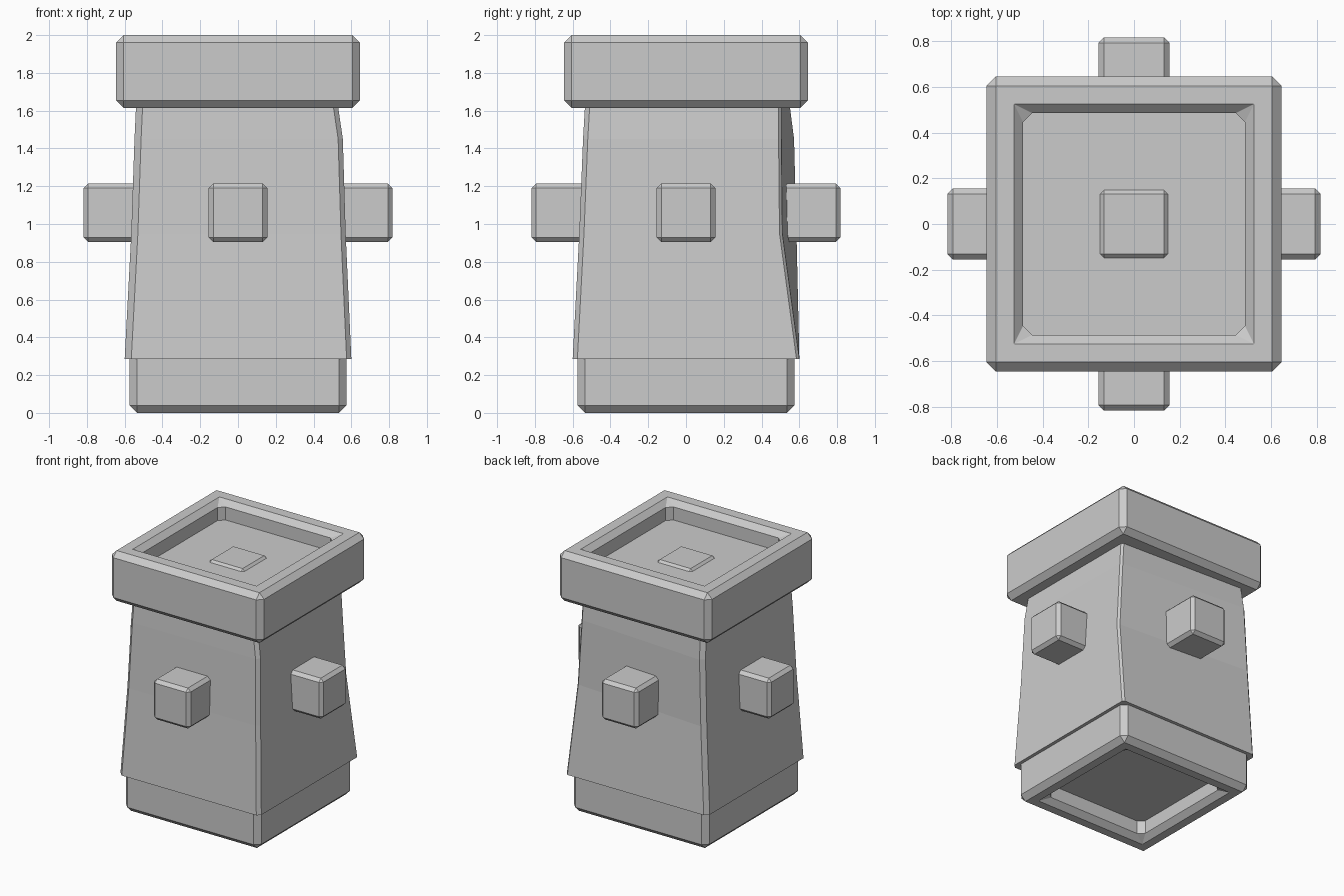
import bpy, bmesh

if "Cube" in bpy.data.objects:
    bpy.data.objects.remove(bpy.data.objects["Cube"])


def corner_ring(corners, z, c):
    """Eight points: a square with cut corners, counter-clockwise from front right."""
    pts = []
    for i, ((x, y), k) in enumerate(zip(corners, c)):
        sx, sy = ((1, -1), (1, 1), (-1, 1), (-1, -1))[i]
        pair = [(sx * (x - k), sy * y, z), (sx * x, sy * (y - k), z)]
        pts += pair if i % 2 == 0 else pair[::-1]
    return pts


def square(h, z, c):
    return corner_ring([(h, h)] * 4, z, [c] * 4)


def loft(name, rings):
    """Skin a stack of rings and cap both ends."""
    bm = bmesh.new()
    loops = [[bm.verts.new(p) for p in r] for r in rings]
    for a, b in zip(loops, loops[1:]):
        for i in range(8):
            j = (i + 1) % 8
            bm.faces.new((a[i], a[j], b[j], b[i]))
    bm.faces.new(loops[0][::-1])
    bm.faces.new(loops[-1])
    bmesh.ops.remove_doubles(bm, verts=bm.verts, dist=1e-4)
    bmesh.ops.recalc_face_normals(bm, faces=bm.faces)
    mesh = bpy.data.meshes.new(name)
    bm.to_mesh(mesh)
    bm.free()
    obj = bpy.data.objects.new(name, mesh)
    bpy.context.collection.objects.link(obj)
    return obj


# Base block with a recess underneath
loft("base", [square(0.43, 0.14, 0.04), square(0.43, 0.04, 0.04),
              square(0.47, 0, 0), square(0.535, 0, 0),
              square(0.575, 0.04, 0.04), square(0.575, 0.32, 0.04)])

# Tapered body, slightly uneven, with one back corner pushed in
body = [
    (0.285, [(0.60, 0.60), (0.60, 0.60), (0.60, 0.60), (0.60, 0.60)]),
    (0.95, [(0.57, 0.565), (0.57, 0.51), (0.565, 0.585), (0.565, 0.565)]),
    (1.45, [(0.555, 0.545), (0.54, 0.505), (0.545, 0.572), (0.548, 0.545)]),
    (1.62, [(0.53, 0.535), (0.53, 0.505), (0.535, 0.55), (0.54, 0.535)]),
]
loft("body", [corner_ring(c, z, (0.025, 0.015, 0.03, 0.035)) for z, c in body])

# Overhanging cap with a recessed top
loft("cap", [square(0.605, 1.615, 0), square(0.645, 1.655, 0.04),
             square(0.645, 1.96, 0.04), square(0.605, 2.0, 0),
             square(0.525, 2.0, 0), square(0.485, 1.96, 0.04),
             square(0.485, 1.86, 0.04)])

# Three crossing bars whose ends stick out of the body and the cap recess
for axis, name in enumerate(("side_bar", "depth_bar", "upright_bar")):
    bpy.ops.mesh.primitive_cube_add(size=1, location=(0, 0, 1.06))
    bar = bpy.context.object
    bar.name = name
    half = [0.155] * 3
    half[axis] = 0.817
    for v in bar.data.vertices:
        v.co = [2 * a * h for a, h in zip(v.co, half)]
    bevel = bar.modifiers.new("bevel", "BEVEL")
    bevel.width = 0.024
    bevel.segments = 1
